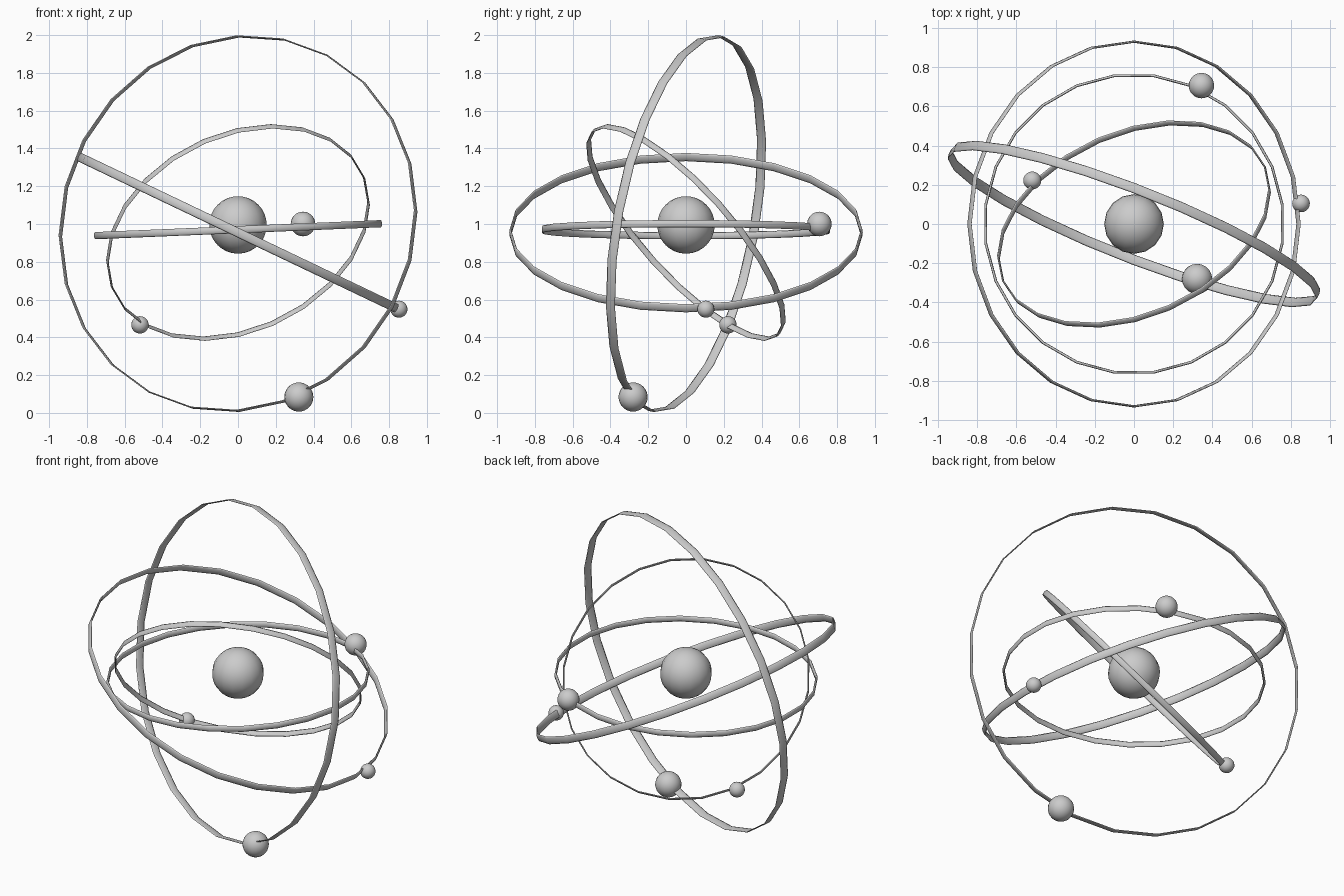
import bpy, bmesh, math
from mathutils import Vector

if "Cube" in bpy.data.objects:
    bpy.data.objects.remove(bpy.data.objects["Cube"])

SEGMENTS = 24
SIDES = 8


def band(name, normal, radius, height, thick, z, phase=0.0):
    """Slim hoop of oval section whose axis is `normal`; `radius` is the outer one."""
    n = Vector(normal).normalized()
    v = n.cross(Vector((1, 0, 0))).normalized()
    u = v.cross(n)
    angles = [2 * math.pi * k / SIDES for k in range(SIDES)]
    profile = [(radius - thick / 2 + math.cos(t) * thick / 2,
                math.sin(t) * height / 2) for t in angles]
    bm = bmesh.new()
    loops = []
    for i in range(SEGMENTS):
        a = 2 * math.pi * (i + phase) / SEGMENTS
        d = u * math.cos(a) + v * math.sin(a)
        loops.append([bm.verts.new(d * r + n * h) for r, h in profile])
    for i in range(SEGMENTS):
        p, q = loops[i], loops[(i + 1) % SEGMENTS]
        for k in range(SIDES):
            m = (k + 1) % SIDES
            bm.faces.new((p[k], q[k], q[m], p[m]))
    bmesh.ops.recalc_face_normals(bm, faces=bm.faces)
    mesh = bpy.data.meshes.new(name)
    bm.to_mesh(mesh)
    bm.free()
    mesh.shade_smooth()
    ob = bpy.data.objects.new(name, mesh)
    ob.location = (0, 0, z)
    bpy.context.collection.objects.link(ob)


def ball(name, centre, radius, segs=20, rings=16):
    bpy.ops.mesh.primitive_uv_sphere_add(segments=segs, ring_count=rings,
                                         radius=radius, location=centre)
    bpy.context.object.name = name
    bpy.ops.object.shade_smooth()


# Central globe
ball("centre_sphere", (0, 0, 0.995), 0.152, segs=16)

# Orbit hoops
band("tall_orbit_ring", (0.36, 0.919, -0.17), 1.012, 0.052, 0.008, 1.002)
band("slanted_orbit_ring", (0.4305, 0, 0.9026), 0.936, 0.048, 0.012, 0.954)
band("level_orbit_ring", (-0.042, 0, 1), 0.770, 0.038, 0.014, 0.970, phase=0.5)
band("diagonal_orbit_ring", (-0.315, 0.705, 0.636), 0.733, 0.036, 0.009, 0.955)

# Small spheres riding on the hoops
ball("tall_orbit_ball", (0.322, -0.28, 0.084), 0.077)
ball("slanted_orbit_ball", (0.852, 0.105, 0.549), 0.045)
ball("level_orbit_ball", (0.344, 0.706, 1.0), 0.065)
ball("diagonal_orbit_ball", (-0.519, 0.222, 0.466), 0.046)
